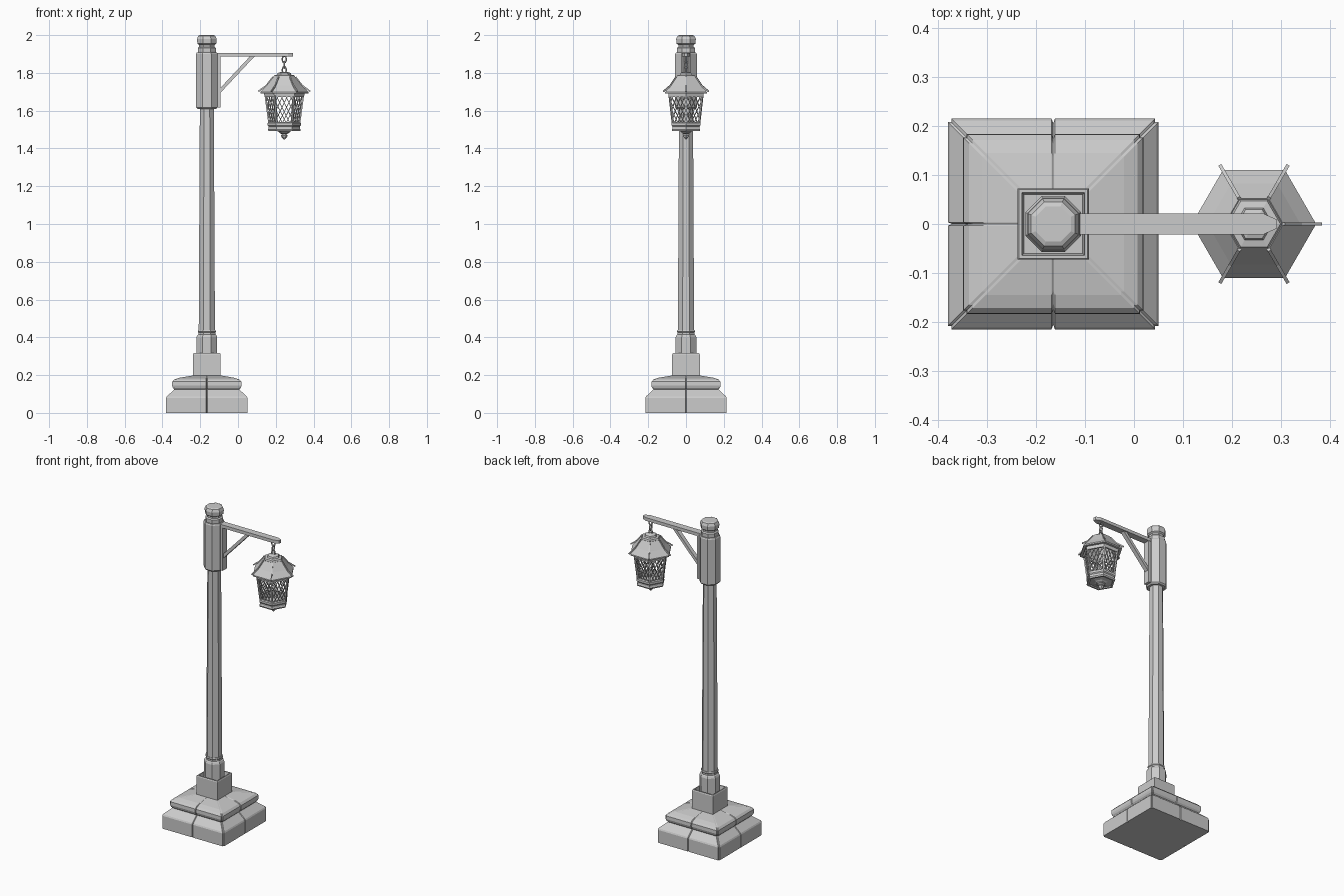
import bpy, bmesh
from math import cos, sin, pi
from mathutils import Vector, Matrix

if "Cube" in bpy.data.objects:
    bpy.data.objects.remove(bpy.data.objects["Cube"])

PX, LX = -0.165, 0.245          # post and lantern axes


def finish(name, bm):
    bmesh.ops.recalc_face_normals(bm, faces=bm.faces)
    me = bpy.data.meshes.new(name)
    bm.to_mesh(me)
    bm.free()
    ob = bpy.data.objects.new(name, me)
    bpy.context.collection.objects.link(ob)
    return ob


def loft(name, loops, caps=True):
    bm = bmesh.new()
    rings = [[bm.verts.new(p) for p in loop] for loop in loops]
    n = len(rings[0])
    pairs = list(zip(rings, rings[1:]))
    if not caps:
        pairs.append((rings[-1], rings[0]))
    for a, b in pairs:
        for i in range(n):
            j = (i + 1) % n
            bm.faces.new((a[i], a[j], b[j], b[i]))
    if caps:
        bm.faces.new(rings[0])
        bm.faces.new(rings[-1])
    return finish(name, bm)


def ngon(cx, r, z, n, off=0.0):
    return [(cx + r * cos(2 * pi * i / n + off), r * sin(2 * pi * i / n + off), z) for i in range(n)]


def octagons(name, prof):       # profile of (half width across flats, z)
    return loft(name, [ngon(PX, a / cos(pi / 8), z, 8, pi / 8) for a, z in prof])


def hexes(name, prof, caps=True):
    return loft(name, [ngon(LX, r, z, 6) for r, z in prof], caps)


def beam(bm, p, q, w, d, side=(0, 1, 0)):
    p, q = Vector(p), Vector(q)
    x = (q - p).normalized()
    y = (Vector(side) - x * x.dot(Vector(side))).normalized()
    m = Matrix((x, y, x.cross(y))).transposed().to_4x4()
    m.translation = (p + q) / 2
    bmesh.ops.create_cube(bm, size=1, matrix=m @ Matrix.Diagonal(((q - p).length, w, d, 1)))


def grooved_square(h, z, g=0.007):   # square ring notched at corners and mid sides
    quarter = [(h, -h + g), (h, -g / 2), (h - 1.3 * g, 0), (h, g / 2), (h, h - g), (h - g, h - g)]
    pts = []
    for k in range(4):
        c, s = round(cos(k * pi / 2)), round(sin(k * pi / 2))
        pts += [(PX + x * c - y * s, x * s + y * c, z) for x, y in quarter]
    return pts


# stone base: lower block and cushion with joints
loft("stone_base", [grooved_square(h, z) for h, z in (
    (.215, 0), (.215, .08), (.211, .088), (.178, .118), (.172, .124), (.18, .133),
    (.184, .145), (.183, .165), (.172, .177), (.145, .186), (.074, .198))])

# square plinth with recessed top
loft("plinth", [ngon(PX, h * 2 ** .5, z, 4, pi / 4) for h, z in (
    (.073, .185), (.073, .31), (.07, .316), (.064, .316), (.06, .29))])

# octagonal post
octagons("post_foot", [(.054, .28), (.055, .4), (.05, .412), (.045, .416), (.045, .426), (.048, .43), (.046, .438), (.04, .438)])
octagons("post_shaft", [(.043, .43), (.037, 1.62)])
octagons("post_sleeve", [(.05, 1.61), (.057, 1.618), (.057, 1.9), (.053, 1.908)])
octagons("post_cap", [(.046, 1.9), (.048, 1.912), (.048, 1.932), (.041, 1.938), (.041, 1.948),
                      (.05, 1.955), (.052, 1.98), (.045, 1.996), (.036, 2.0)])

# arm with tapered tip
loft("arm", [[(-.11, -.021, z), (.265, -.021, z), (.292, -.009, z), (.292, .009, z), (.265, .021, z), (-.11, .021, z)]
             for z in (1.886, 1.906)])

# back plate and diagonal brace
bm = bmesh.new()
beam(bm, (-.1, 0, 1.618), (-.1, 0, 1.89), .04, .016)
beam(bm, (-.1, 0, 1.70), (.08, 0, 1.892), .026, .018)
finish("brace", bm)

# chain links
for i, (z, rot) in enumerate(((1.872, 0), (1.843, pi / 2), (1.815, 0))):
    bpy.ops.mesh.primitive_torus_add(major_segments=12, minor_segments=6, major_radius=.013, minor_radius=.004,
                                     location=(LX, 0, z), rotation=(pi / 2, 0, rot))
    ob = bpy.context.object
    ob.name = f"chain_link_{i}"
    ob.scale = (.85, 1.35, 1)
    bpy.ops.object.shade_smooth_by_angle()

# lantern roof shell, crown and ribs
roof = [(.127, 1.698), (.095, 1.733), (.06, 1.778)]
hexes("lantern_roof", [(.127, 1.69)] + roof + [(.05, 1.772), (.09, 1.725), (.11, 1.69)], caps=False)
hexes("lantern_crown", [(.05, 1.77), (.058, 1.778), (.054, 1.787), (.038, 1.79), (.034, 1.8), (.014, 1.806)])


def rim(r, z, k):
    return Vector((LX + r * cos(k * pi / 3), r * sin(k * pi / 3), z))


bm = bmesh.new()
for k in range(6):
    path = [(.137, 1.702)] + roof[1:]
    for a, b in zip(path, path[1:]):
        beam(bm, rim(*a, k), rim(*b, k), .007, .008, (-sin(k * pi / 3), cos(k * pi / 3), 0))
finish("roof_ribs", bm)

# lantern frame: bands, corner posts
hexes("upper_band", [(.107, 1.692), (.105, 1.672), (.094, 1.672), (.096, 1.692)], caps=False)
hexes("lower_band", [(.08, 1.54), (.088, 1.535), (.088, 1.522), (.083, 1.516), (.083, 1.505), (.087, 1.5),
                     (.084, 1.492), (.072, 1.492), (.072, 1.54)], caps=False)
hexes("lantern_floor", [(.076, 1.508), (.076, 1.5), (.04, 1.493), (.025, 1.485)])
hexes("bottom_finial", [(.03, 1.49), (.026, 1.482), (.012, 1.476), (.018, 1.468), (.015, 1.461), (.003, 1.447)])
bm = bmesh.new()
for k in range(6):
    beam(bm, rim(.08, 1.53, k), rim(.1, 1.68, k), .009, .009, (-sin(k * pi / 3), cos(k * pi / 3), 0))
finish("corner_posts", bm)

# diamond lattice panels
bm = bmesh.new()
SLOPE, CELLS = 0.8, 4
for k in range(6):
    def panel(u, v):
        lo = rim(.079, 1.535, k).lerp(rim(.079, 1.535, k + 1), u)
        hi = rim(.098, 1.678, k).lerp(rim(.098, 1.678, k + 1), u)
        return lo.lerp(hi, v)
    a = (k + .5) * pi / 3
    for i in range(-3, CELLS):
        u0 = (i + .5) / CELLS
        v0, v1 = max(0, -u0 / SLOPE), min(1, (1 - u0) / SLOPE)
        if v1 - v0 < .05:
            continue
        ends = [(u0 + SLOPE * v, v) for v in (v0, v1)]
        for flip in (False, True):
            p, q = [panel(1 - u if flip else u, v) for u, v in ends]
            beam(bm, p, q, .004, .004, (cos(a), sin(a), 0))
finish("lattice", bm)
